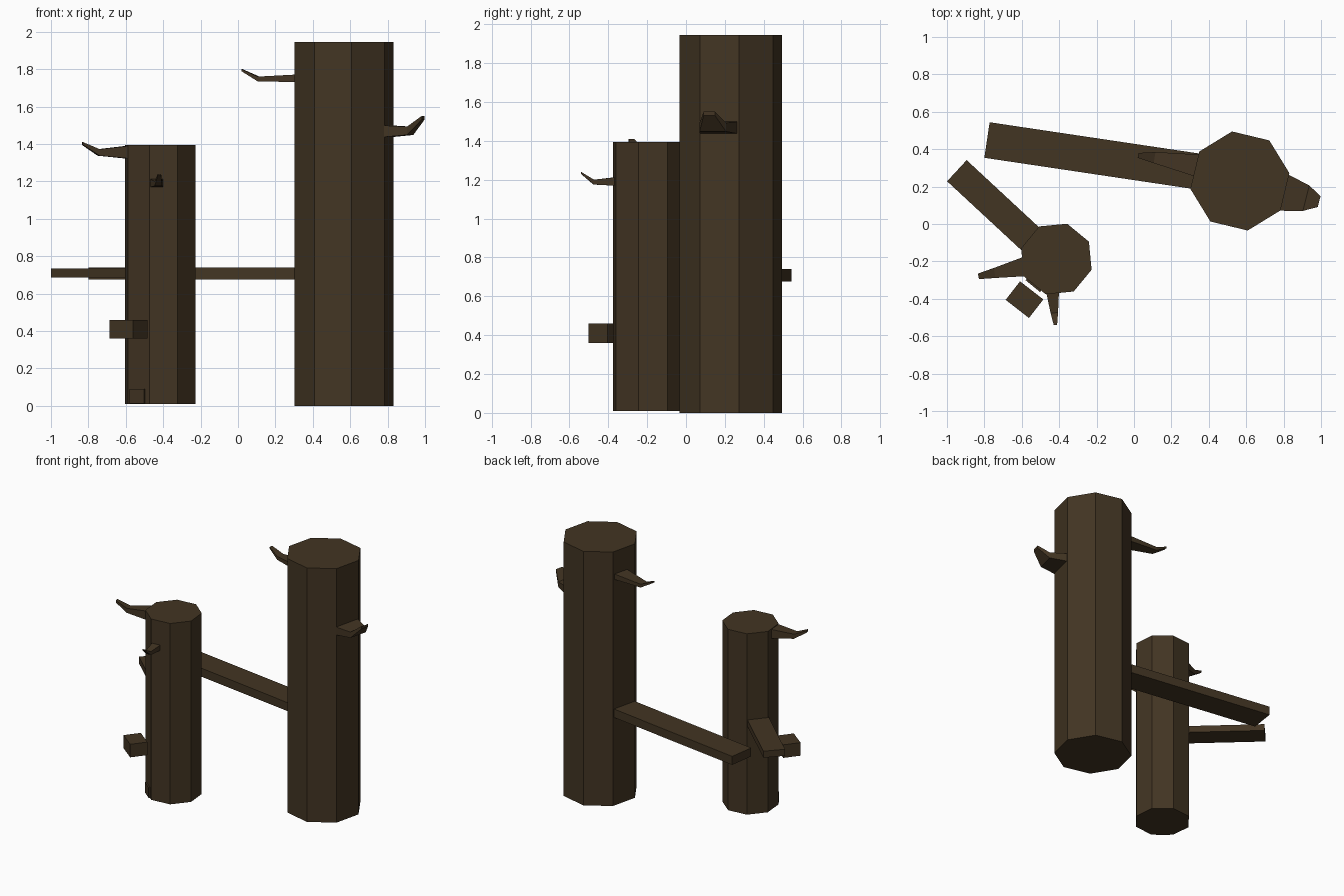
import bpy, bmesh, math
from mathutils import Vector

if "Cube" in bpy.data.objects:
    bpy.data.objects.remove(bpy.data.objects["Cube"])

wood = bpy.data.materials.new("dark_brown_wood")
wood.diffuse_color = (0.055, 0.035, 0.0165, 1)
wood.use_nodes = True
wood.node_tree.nodes["Principled BSDF"].inputs["Base Color"].default_value = wood.diffuse_color


def make_object(name, bm):
    bmesh.ops.recalc_face_normals(bm, faces=bm.faces)
    mesh = bpy.data.meshes.new(name)
    bm.to_mesh(mesh)
    bm.free()
    mesh.materials.append(wood)
    bpy.context.collection.objects.link(bpy.data.objects.new(name, mesh))


def loft(name, rings):
    """Skin a chain of equal-length point rings and cap both ends."""
    bm = bmesh.new()
    rows = [[bm.verts.new(p) for p in ring] for ring in rings]
    n = len(rows[0])
    for a, b in zip(rows, rows[1:]):
        for i in range(n):
            j = (i + 1) % n
            bm.faces.new((a[i], a[j], b[j], b[i]))
    bm.faces.new(rows[0])
    bm.faces.new(rows[-1])
    make_object(name, bm)


def post(name, cx, cy, r, turn, z0, z1):
    """Eight-sided log standing upright."""
    angles = [math.radians(turn + 45 * i) for i in range(8)]
    loft(name, [[(cx + r * math.cos(a), cy + r * math.sin(a), z) for a in angles]
                for z in (z0, z1)])


def beam(name, sections):
    """Four-sided bar; each section is (x, y, half_width, z_low, z_high)."""
    run = Vector(sections[-1][:2]) - Vector(sections[0][:2])
    side = Vector((-run.y, run.x)).normalized()
    rings = []
    for x, y, w, lo, hi in sections:
        sx, sy = side * w
        rings.append([(x - sx, y - sy, lo), (x + sx, y + sy, lo),
                      (x + sx, y + sy, hi), (x - sx, y - sy, hi)])
    loft(name, rings)


# Posts
post("tall_post", 0.566, 0.23, 0.268, 9, 0.0, 1.945)
post("short_post", -0.415, -0.187, 0.197, 28, 0.01, 1.395)

# Rails, ending just inside the posts
beam("long_rail", [(-0.786, 0.449, 0.096, 0.675, 0.74), (0.34, 0.281, 0.096, 0.675, 0.74)])
beam("short_rail", [(-0.947, 0.285, 0.077, 0.685, 0.735), (-0.53, -0.102, 0.077, 0.685, 0.735)])

# Broken rail stubs on the front left of the short post
beam("rail_stub", [(-0.624, -0.454, 0.079, 0.36, 0.46), (-0.547, -0.355, 0.079, 0.36, 0.46)])
beam("low_stub", [(-0.541, -0.332, 0.05, 0.012, 0.09), (-0.50, -0.282, 0.05, 0.012, 0.09)])

# Upturned twigs: root, bend, tip
beam("tall_post_left_twig", [(0.34, 0.312, 0.06, 1.73, 1.772),
                             (0.11, 0.355, 0.03, 1.735, 1.76),
                             (0.022, 0.367, 0.013, 1.788, 1.80)])
beam("tall_post_right_twig", [(0.78, 0.173, 0.105, 1.435, 1.50),
                              (0.92, 0.138, 0.07, 1.448, 1.492),
                              (0.99, 0.12, 0.03, 1.53, 1.55)])
beam("short_post_left_twig", [(-0.57, -0.225, 0.054, 1.32, 1.392),
                              (-0.745, -0.262, 0.027, 1.337, 1.372),
                              (-0.832, -0.28, 0.015, 1.395, 1.41)])
beam("short_post_front_twig", [(-0.437, -0.34, 0.037, 1.168, 1.215),
                               (-0.426, -0.475, 0.02, 1.175, 1.20),
                               (-0.42, -0.54, 0.009, 1.23, 1.24)])
